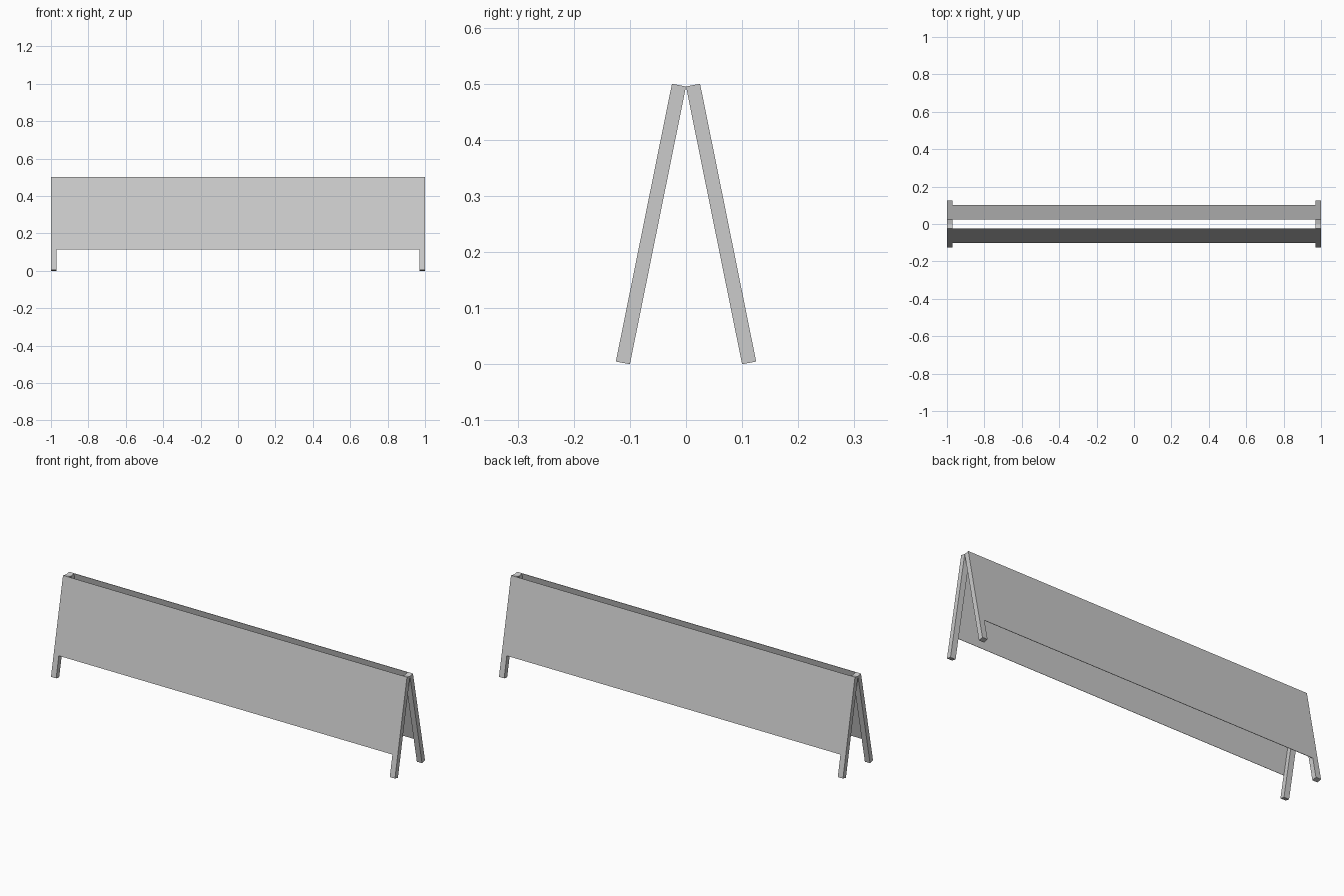
import bpy
import bmesh
from mathutils import Vector

cube = bpy.data.objects.get("Cube")
if cube:
    bpy.data.objects.remove(cube, do_unlink=True)

grey = bpy.data.materials.new("light grey")
grey.use_nodes = True
grey.diffuse_color = (0.6, 0.6, 0.6, 1)
grey.node_tree.nodes["Principled BSDF"].inputs["Base Color"].default_value = (0.6, 0.6, 0.6, 1)

# Outer edge of the leaning frame, in (y, z), and the direction through it
FOOT, TOP = Vector((-0.125, 0.005)), Vector((-0.025, 0.5))
INWARD = Vector((0.025, -0.005))
LEG_WIDTH = 0.03
PANEL_START = 0.222


def leaning_slab(name, x0, x1, start, depth, side):
    """Extrude a slanted strip across x; side is 1 for front, -1 for back."""
    low = FOOT.lerp(TOP, start)
    profile = [low, TOP, TOP + INWARD * depth, low + INWARD * depth]
    bm = bmesh.new()
    face = bm.faces.new([bm.verts.new((x0, p.x * side, p.y)) for p in profile])
    new = bmesh.ops.extrude_face_region(bm, geom=[face])["geom"]
    moved = [g for g in new if isinstance(g, bmesh.types.BMVert)]
    bmesh.ops.translate(bm, verts=moved, vec=(x1 - x0, 0, 0))
    bmesh.ops.recalc_face_normals(bm, faces=bm.faces)
    mesh = bpy.data.meshes.new(name)
    bm.to_mesh(mesh)
    bm.free()
    mesh.materials.append(grey)
    obj = bpy.data.objects.new(name, mesh)
    bpy.context.collection.objects.link(obj)


# Two hinged frames, each with a pair of legs and a thin board flush outside
inner = 1 - LEG_WIDTH
for label, side in (("front", 1), ("back", -1)):
    leaning_slab(label + "_left_leg", inner, 1, 0, 1, side)
    leaning_slab(label + "_right_leg", -1, -inner, 0, 1, side)
    leaning_slab(label + "_panel", -inner, inner, PANEL_START, 0.08, side)
